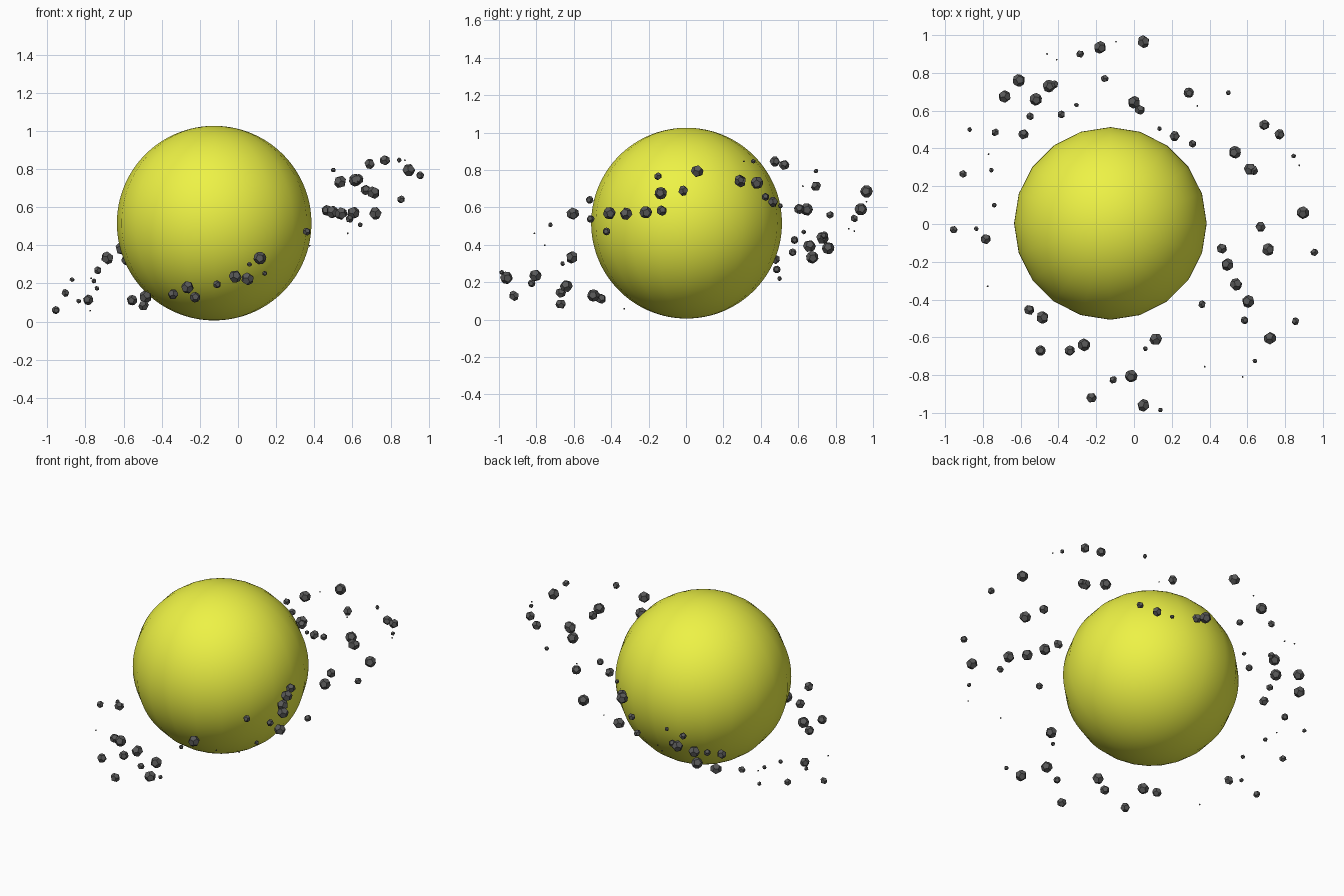
import bpy, bmesh, random
from mathutils import Vector, Euler

if "Cube" in bpy.data.objects:
    bpy.data.objects.remove(bpy.data.objects["Cube"])

random.seed(4)


def material(name, rgb):
    m = bpy.data.materials.new(name)
    m.diffuse_color = (*rgb, 1)
    m.use_nodes = True
    m.node_tree.nodes["Principled BSDF"].inputs["Base Color"].default_value = m.diffuse_color
    return m


yellow = material("yellow", (0.85, 0.89, 0.06))
dark_grey = material("dark_grey", (0.1, 0.1, 0.1))


def add_object(name, bm, mat):
    mesh = bpy.data.meshes.new(name)
    bm.to_mesh(mesh)
    bm.free()
    mesh.materials.append(mat)
    obj = bpy.data.objects.new(name, mesh)
    bpy.context.collection.objects.link(obj)
    return obj


# Planet: few meridians, many rings, smooth shaded
bm = bmesh.new()
bmesh.ops.create_uvsphere(bm, u_segments=20, v_segments=64, radius=0.51)
for f in bm.faces:
    f.smooth = True
planet = add_object("planet", bm, yellow)
planet.location = (-0.125, 0.003, 0.516)

# Unit dodecahedron as the dual of an icosahedron
ico = bmesh.new()
bmesh.ops.create_icosphere(ico, subdivisions=1, radius=1)
corners = [f.calc_center_median().normalized() for f in ico.faces]
sides = []
for v in ico.verts:
    # walk around each vertex to order the face centres
    axis = v.co.normalized()
    start = axis.orthogonal().normalized()
    other = axis.cross(start)
    ring = sorted(v.link_faces, key=lambda f: Vector((1, 0)).angle_signed(
        Vector((corners[f.index].dot(start), corners[f.index].dot(other)))), reverse=True)
    sides.append([f.index for f in ring])
ico.free()


# Rocks of one size class, all lying in the tilted ring plane
def rocks(name, radius, spots):
    bm = bmesh.new()
    for x, y in spots:
        centre = Vector((x, y, 0.435 + 0.385 * x + 0.24 * y))
        turn = Euler([random.uniform(0, 6.28) for _ in range(3)]).to_matrix()
        vs = [bm.verts.new(centre + turn @ (c * radius)) for c in corners]
        for side in sides:
            bm.faces.new([vs[i] for i in side])
    bmesh.ops.recalc_face_normals(bm, faces=bm.faces)
    add_object(name, bm, dark_grey)


rocks("large_rocks", 0.034, [
    (0.05, 0.965), (-0.18, 0.935), (-0.61, 0.76), (-0.685, 0.675), (-0.52, 0.66),
    (-0.45, 0.73), (0, 0.645), (-0.485, -0.495), (-0.265, -0.64), (-0.015, -0.805),
    (0.05, -0.96), (0.115, -0.61), (0.72, -0.605), (0.605, -0.41), (0.54, -0.32),
    (0.495, -0.215), (0.71, -0.135), (0.895, 0.06), (0.615, 0.29), (0.535, 0.38)])

rocks("medium_rocks", 0.028, [
    (0.03, 0.605), (-0.585, 0.475), (-0.785, -0.08), (-0.555, -0.455), (-0.495, -0.67),
    (-0.34, -0.67), (-0.225, -0.92), (0.465, -0.13), (0.67, -0.015), (0.77, 0.475),
    (0.69, 0.525), (0.29, 0.695), (0.215, 0.465), (0.63, 0.285)])

rocks("small_rocks", 0.021, [
    (-0.155, 0.77), (-0.42, 0.74), (-0.55, 0.57), (-0.385, 0.58), (-0.905, 0.265),
    (-0.955, -0.03), (-0.11, -0.825), (0.36, -0.425), (0.585, -0.51), (0.855, -0.515),
    (0.955, -0.15), (0.31, 0.425), (-0.735, 0.485), (-0.285, 0.9)])

rocks("pebbles", 0.013, [
    (-0.305, 0.63), (-0.87, 0.5), (-0.755, 0.285), (-0.74, 0.1), (-0.835, -0.025),
    (0.14, -0.985), (0.06, -0.66), (0.64, -0.725), (0.845, 0.36), (0.5, 0.695),
    (0.135, 0.505)])

rocks("dust", 0.005, [
    (-0.095, 0.965), (-0.46, 0.9), (-0.41, 0.87), (-0.77, 0.37), (-0.775, -0.33),
    (0.375, -0.755), (0.575, -0.81), (0.875, 0.31), (0.335, 0.625)])
